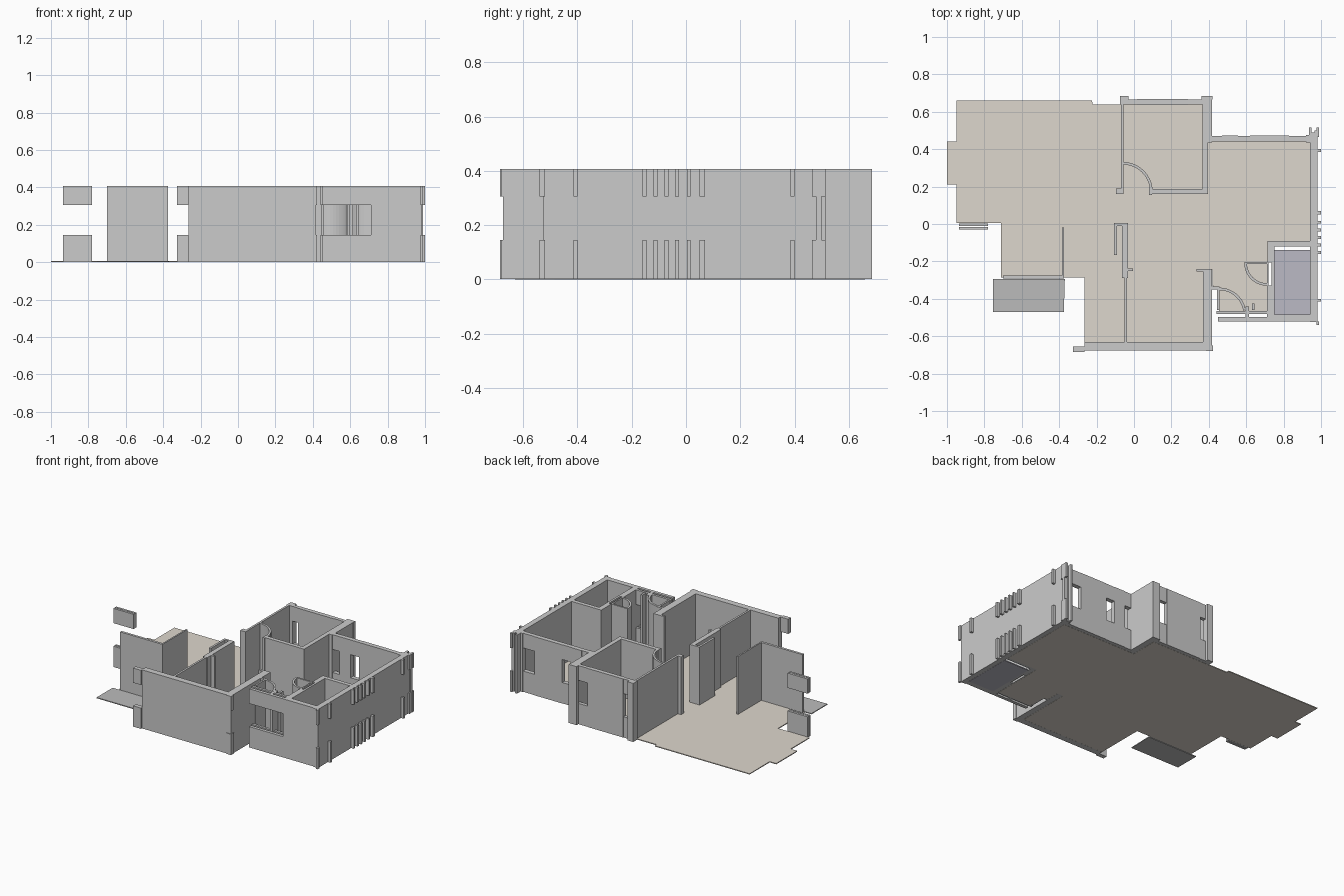
import bpy, bmesh, math

H, SILL, HEAD, BASE = 0.407, 0.145, 0.305, 0.001
FULL, OPEN = [(BASE, H)], [(BASE, SILL), (HEAD, H)]


def material(name, rgb):
    m = bpy.data.materials.new(name)
    m.diffuse_color = (*rgb, 1)
    return m


def finish(bm, name, mat=None):
    bmesh.ops.recalc_face_normals(bm, faces=bm.faces)
    me = bpy.data.meshes.new(name)
    bm.to_mesh(me)
    bm.free()
    ob = bpy.data.objects.new(name, me)
    bpy.context.collection.objects.link(ob)
    if mat:
        me.materials.append(mat)
    return ob


def prism(bm, pts, z0, z1):
    f = bm.faces.new([bm.verts.new((x, y, z0)) for x, y in pts])
    r = bmesh.ops.extrude_face_region(bm, geom=[f])
    for v in r["geom"]:
        if isinstance(v, bmesh.types.BMVert):
            v.co.z = z1


def walls(name, rects, spans=FULL):
    """Rectangular wall runs (x0, x1, y0, y1), full height or open at window level."""
    bm = bmesh.new()
    for x0, x1, y0, y1 in rects:
        for z0, z1 in spans:
            prism(bm, [(x0, y0), (x1, y0), (x1, y1), (x0, y1)], z0, z1)
    return finish(bm, name)


def arc(name, cx, cy, r, a0, a1, t=0.014, n=10):
    """Curved door-swing wall."""
    ang = [math.radians(a0 + (a1 - a0) * i / n) for i in range(n + 1)]
    pts = [(cx + r * math.cos(a), cy + r * math.sin(a)) for a in ang]
    pts += [(cx + (r - t) * math.cos(a), cy + (r - t) * math.sin(a)) for a in reversed(ang)]
    bm = bmesh.new()
    prism(bm, pts, BASE, H)
    return finish(bm, name)


def slab(name, pts, mat, z1=0.006):
    bm = bmesh.new()
    prism(bm, pts, 0, z1)
    return finish(bm, name, mat)


# Floors
slab("main_floor", [
    (-0.95, 0.66), (-0.95, 0.44), (-1, 0.44), (-1, 0.21), (-0.95, 0.21), (-0.95, 0.005),
    (-0.71, 0.005), (-0.71, -0.285), (-0.265, -0.285), (-0.265, -0.63), (0.375, -0.63),
    (0.375, -0.245), (0.42, -0.245), (0.42, -0.33), (0.455, -0.35), (0.455, -0.47),
    (0.715, -0.47), (0.715, -0.1), (0.945, -0.1), (0.945, 0.445), (0.375, 0.445),
    (0.375, 0.64), (-0.22, 0.64), (-0.225, 0.66)],
    material("floor_beige", (0.73, 0.68, 0.61)))
slab("bath_floor", [(0.75, -0.485), (0.945, -0.485), (0.945, -0.14), (0.75, -0.14)],
     material("bath_tile", (0.5, 0.49, 0.56)))
slab("entry_mat", [(-0.755, -0.47), (-0.375, -0.47), (-0.37, -0.295), (-0.755, -0.295)],
     material("mat_grey", (0.5, 0.5, 0.5)))

# Back bedroom
walls("back_bedroom_walls", [
    (-0.07, -0.055, 0.16, 0.645), (-0.075, -0.03, 0.64, 0.685), (0.015, 0.29, 0.637, 0.667),
    (0.365, 0.418, 0.435, 0.67), (0.36, 0.42, 0.665, 0.685), (0.365, 0.395, 0.16, 0.435),
    (0.095, 0.365, 0.16, 0.188), (0.08, 0.095, 0.155, 0.195), (-0.095, -0.07, 0.16, 0.19)])
walls("back_bedroom_windows", [(-0.03, 0.015, 0.64, 0.665), (0.29, 0.365, 0.64, 0.665)], OPEN)
arc("back_bedroom_door", -0.06, 0.172, 0.16, 0, 90)

# Living room back wall
walls("living_back_wall", [
    (0.47, 0.555, 0.44, 0.472), (0.62, 0.83, 0.44, 0.472), (0.92, 0.95, 0.437, 0.475)])
walls("living_back_windows", [
    (0.418, 0.47, 0.44, 0.47), (0.555, 0.62, 0.44, 0.47), (0.83, 0.92, 0.44, 0.47)], OPEN)

# Right outer wall with its small stacked fins
walls("right_wall", [
    (0.942, 0.98, -0.525, 0.49), (0.935, 0.95, 0.47, 0.515), (0.965, 0.988, 0.48, 0.5)])
fins = [(-0.54, -0.52), (-0.415, -0.4), (-0.16, -0.145), (-0.12, -0.105), (-0.08, -0.065),
        (-0.04, -0.025), (0.004, 0.016), (0.05, 0.07), (0.385, 0.4), (0.465, 0.48), (0.495, 0.515)]
walls("right_wall_fins", [(0.975, 1.0 if -0.5 < a < 0.45 else 0.99, a, b) for a, b in fins], OPEN)

# Bathroom
walls("bath_walls", [
    (0.715, 0.942, -0.12, -0.092), (0.715, 0.75, -0.205, -0.12), (0.735, 0.75, -0.33, -0.205),
    (0.71, 0.75, -0.52, -0.33), (0.75, 0.942, -0.52, -0.483), (0.59, 0.72, -0.215, -0.203),
    (0.71, 0.72, -0.33, -0.215)])
arc("bath_door", 0.71, -0.21, 0.12, 180, 270)

# Small front room
walls("small_room_windows", [
    (0.44, 0.71, -0.482, -0.465), (0.45, 0.71, -0.52, -0.498)], OPEN)
walls("small_room_posts", [
    (0.445, 0.457, -0.46, -0.335), (0.418, 0.445, -0.35, -0.335),
    (0.595, 0.615, -0.5, -0.44), (0.63, 0.645, -0.46, -0.425)])
arc("small_room_door", 0.455, -0.485, 0.145, 10, 90)

# Front bedroom
walls("front_bedroom_walls", [
    (0.368, 0.418, -0.675, -0.24), (0.335, 0.368, -0.255, -0.24),
    (-0.265, 0.368, -0.675, -0.632),
    (-0.052, -0.038, -0.632, -0.27), (-0.065, -0.032, -0.29, 0.005),
    (-0.032, -0.005, -0.252, -0.238)])
walls("front_wall_fins", [(-0.325, -0.265, -0.685, -0.655), (0.385, 0.423, -0.68, -0.65)], OPEN)

# Closet and hall partitions, entry wall
walls("closet_wall", [(-0.107, -0.092, -0.165, -0.01), (-0.107, -0.065, -0.01, 0.005)])
walls("hall_partition", [(-0.385, -0.375, -0.28, -0.02)])
walls("entry_wall", [(-0.7, -0.375, -0.292, -0.275)])
walls("left_window_panels", [(-0.95, -0.765, -0.012, 0.003), (-0.935, -0.78, -0.03, -0.016)][1:], OPEN)
walls("left_window_inner", [(-0.935, -0.78, -0.012, 0.003)], OPEN)
